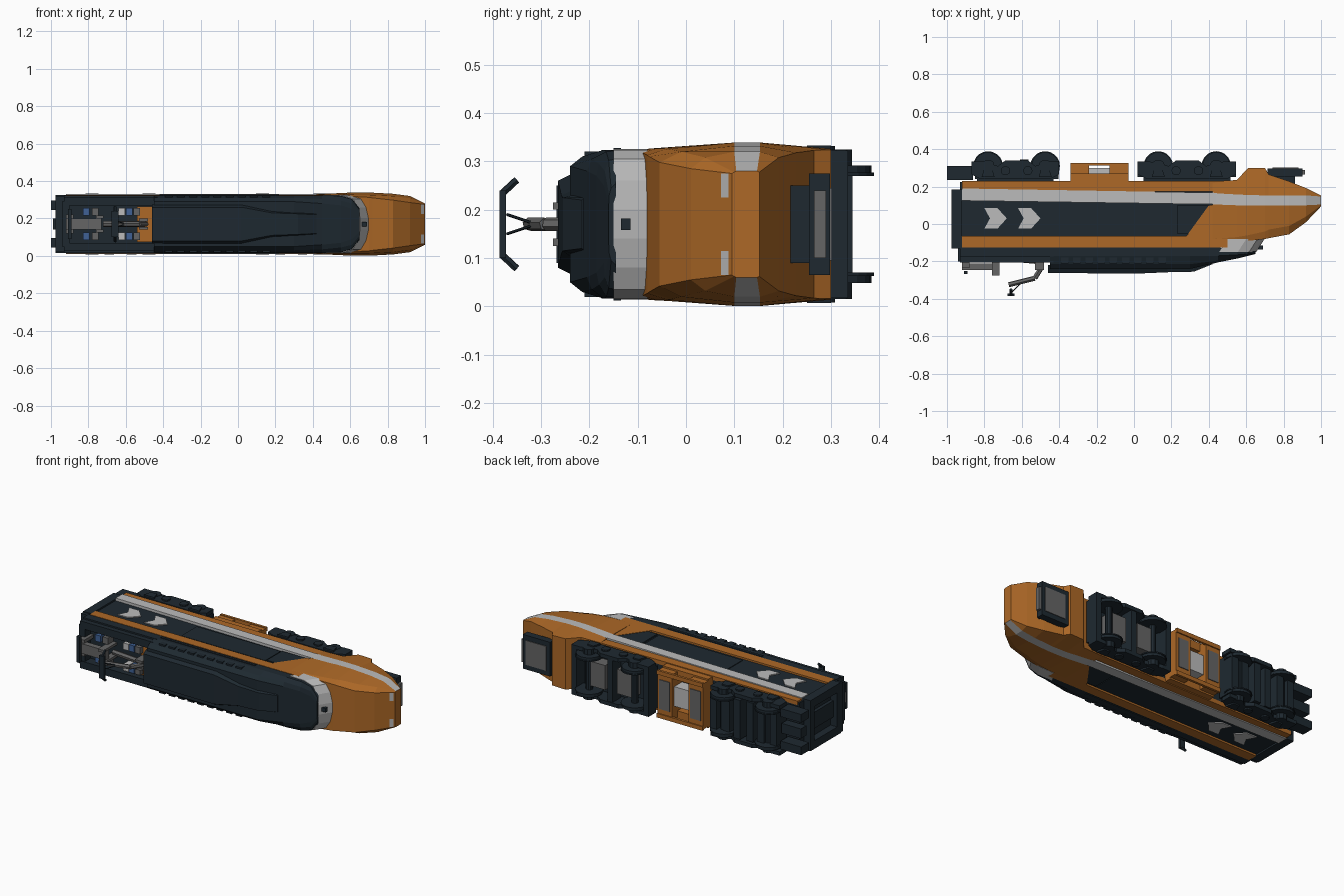
import bpy, bmesh, math
from mathutils import Vector

# The locomotive lies on its side: roof towards -y, wheels towards +y, width along z.
CZ = 0.17


def material(name, rgb):
    m = bpy.data.materials.new(name)
    m.diffuse_color = (*rgb, 1)
    return m


ORANGE = material("orange", (0.42, 0.14, 0.02))
DARK = material("dark", (0.013, 0.022, 0.03))
LIGHT = material("light_grey", (0.5, 0.5, 0.5))
GREY = material("mid_grey", (0.13, 0.13, 0.13))
BLUE = material("blue", (0.05, 0.12, 0.3))


def finish(name, bm, mats):
    bmesh.ops.recalc_face_normals(bm, faces=bm.faces)
    me = bpy.data.meshes.new(name)
    bm.to_mesh(me)
    bm.free()
    for m in mats:
        me.materials.append(m)
    ob = bpy.data.objects.new(name, me)
    bpy.context.collection.objects.link(ob)
    return ob


def add_loft(bm, rings, mat_of=lambda k: 0):
    rows = [[bm.verts.new(p) for p in r] for r in rings]
    n = len(rows[0])
    for a, b in zip(rows, rows[1:]):
        for k in range(n):
            f = bm.faces.new((a[k], a[(k + 1) % n], b[(k + 1) % n], b[k]))
            f.material_index = mat_of(k)
    bm.faces.new(rows[0])
    bm.faces.new(rows[-1])


def prism(name, pts, w0, w1, mat, mirror=True):
    """Extrude a side-view (x, y) outline across the width, on both sides."""
    bm = bmesh.new()
    for s in ((1, -1) if mirror else (1,)):
        add_loft(bm, [[(x, y, CZ + s * w) for x, y in pts] for w in (w0, w1)])
    return finish(name, bm, [mat])


def box(name, x0, x1, y0, y1, w0, w1, mat, mirror=True):
    return prism(name, [(x0, y0), (x1, y0), (x1, y1), (x0, y1)], w0, w1, mat, mirror)


def slab(name, x0, x1, y0, y1, w, mat):
    return box(name, x0, x1, y0, y1, -w, w, mat, False)


def sections(name, secs, mats, mat_of=lambda k: 0):
    """Loft mirrored half sections [(y, half width)...] along x."""
    rings = [[(x, y, CZ + w) for y, w in h] + [(x, y, CZ - w) for y, w in reversed(h)]
             for x, h in secs]
    bm = bmesh.new()
    add_loft(bm, rings, mat_of)
    return finish(name, bm, mats)


def disc(name, x, y, w0, w1, r, mat, n=20):
    return prism(name, [(x + r * math.cos(i * math.tau / n), y + r * math.sin(i * math.tau / n))
                        for i in range(n)], w0, w1, mat)


def bar(name, pts, r, mat, n=6):
    """Round rod through 3D points (x, y, w)."""
    bm = bmesh.new()
    for a, b in zip(pts, pts[1:]):
        a, b = (Vector((p[0], p[1], p[2] + CZ)) for p in (a, b))
        d = (b - a).normalized()
        u = d.orthogonal().normalized()
        v = d.cross(u)
        ring = [u * r * math.cos(i * math.tau / n) + v * r * math.sin(i * math.tau / n) for i in range(n)]
        add_loft(bm, [[p + o for o in ring] for p in (a, b)])
    return finish(name, bm, [mat])


# Body core with raised side belts
slab("body_core", -0.93, 0.45, -0.13, 0.225, 0.145, DARK)
box("lower_belt", -0.92, 0.55, 0.175, 0.23, 0.13, 0.155, ORANGE)
prism("white_stripe", [(-0.92, 0.125), (0.36, 0.106), (0.55, 0.105), (0.55, 0.165), (-0.92, 0.19)], 0.13, 0.161, LIGHT)
prism("upper_belt", [(-0.92, -0.125), (0.5, -0.125), (0.5, 0.105), (0.40, 0.10), (0.28, -0.065), (-0.92, -0.065)],
      0.12, 0.156, ORANGE)
box("side_panel", -0.35, 0.22, -0.05, 0.10, 0.14, 0.149, DARK)
prism("cab_door", [(0.23, -0.05), (0.30, -0.05), (0.40, 0.098), (0.23, 0.098)], 0.14, 0.154, DARK)
for i, x in enumerate((-0.80, -0.62)):
    prism(f"chevron_{i}", [(x, -0.025), (x + 0.07, -0.025), (x + 0.12, 0.03), (x + 0.07, 0.085),
                           (x, 0.085), (x + 0.03, 0.03)], 0.14, 0.151, LIGHT)

# Nose: faceted loft, the stripe runs along its side faces
sections("nose", [
    (0.42, [(-0.125, 0.145), (-0.08, 0.156), (0.105, 0.160), (0.165, 0.160), (0.228, 0.154)]),
    (0.55, [(-0.10, 0.148), (-0.07, 0.157), (0.10, 0.166), (0.158, 0.166), (0.235, 0.156)]),
    (0.61, [(-0.09, 0.148), (-0.06, 0.157), (0.10, 0.169), (0.155, 0.169), (0.30, 0.156)]),
    (0.70, [(-0.08, 0.143), (-0.04, 0.156), (0.10, 0.169), (0.153, 0.169), (0.30, 0.154)]),
    (0.72, [(-0.076, 0.14), (-0.03, 0.155), (0.10, 0.168), (0.153, 0.168), (0.265, 0.153)]),
    (0.83, [(-0.055, 0.128), (-0.01, 0.15), (0.10, 0.162), (0.153, 0.162), (0.228, 0.148)]),
    (0.92, [(0.01, 0.115), (0.04, 0.138), (0.10, 0.150), (0.153, 0.150), (0.192, 0.138)]),
    (1.0, [(0.095, 0.105), (0.10, 0.108), (0.104, 0.110), (0.147, 0.110), (0.152, 0.108)]),
], [ORANGE, LIGHT], lambda k: 1 if k in (2, 6) else 0)
prism("headlight", [(0.945, 0.04), (0.995, 0.088), (0.93, 0.09)], 0.055, 0.105, LIGHT)

# Wrap-around windscreen under the roof visor
bm = bmesh.new()
add_loft(bm, [[(x + dx, y, CZ + s * w) for s, half in ((1, outline), (-1, outline[::-1])) for x, w in half]
              for y, dx in ((-0.15, -0.045), (-0.08, 0))
              for outline in [[(0.50, 0.156), (0.60, 0.154), (0.66, 0.135), (0.685, 0.09), (0.698, 0.03)]]])
finish("windscreen", bm, [LIGHT])
slab("windscreen_post", 0.64, 0.69, -0.135, -0.115, 0.012, DARK)

# Roof: side rails, raised hood with sloped front, equipment well behind
box("roof_rail", -0.93, -0.43, -0.175, -0.125, 0.10, 0.154, DARK)
box("roof_rail_cap", -0.93, -0.43, -0.205, -0.17, 0.10, 0.145, DARK)
slab("well_floor", -0.93, -0.43, -0.145, -0.12, 0.12, DARK)
slab("well_rear_wall", -0.94, -0.90, -0.20, -0.12, 0.12, DARK)
slab("orange_well_plate", -0.54, -0.455, -0.17, -0.14, 0.095, ORANGE)
sections("roof_hood", [
    (-0.45, [(-0.24, 0.12), (-0.215, 0.14), (-0.17, 0.154), (-0.12, 0.154)]),
    (0.30, [(-0.24, 0.12), (-0.215, 0.14), (-0.17, 0.154), (-0.12, 0.154)]),
    (0.45, [(-0.205, 0.11), (-0.195, 0.135), (-0.17, 0.154), (-0.125, 0.154)]),
    (0.55, [(-0.185, 0.10), (-0.18, 0.125), (-0.165, 0.15), (-0.14, 0.152)]),
    (0.61, [(-0.17, 0.08), (-0.168, 0.11), (-0.16, 0.132), (-0.145, 0.135)]),
    (0.65, [(-0.16, 0.04), (-0.159, 0.06), (-0.155, 0.075), (-0.145, 0.085)]),
], [DARK])
sections("raised_roof_cover", [
    (-0.46, [(-0.262, 0.09), (-0.235, 0.105), (-0.22, 0.105)]),
    (0.02, [(-0.265, 0.09), (-0.235, 0.105), (-0.22, 0.105)]),
    (0.18, [(-0.258, 0.06), (-0.235, 0.07), (-0.22, 0.07)]),
    (0.32, [(-0.255, 0.055), (-0.235, 0.06), (-0.22, 0.06)]),
    (0.42, [(-0.215, 0.05), (-0.21, 0.055), (-0.2, 0.055)]),
], [DARK])
box("roof_grille_frame", -0.42, 0.22, -0.15, -0.135, 0.14, 0.158, DARK)
for i in range(9):
    x = -0.39 + i * 0.065
    prism(f"roof_grille_{i}", [(x, -0.21), (x + 0.04, -0.21), (x + 0.04, -0.145), (x, -0.145)], 0.10, 0.151, DARK)

# Rear end: frame around a recessed gangway
box("rear_post", -0.975, -0.92, -0.11, 0.185, 0.105, 0.155, DARK)
slab("rear_header", -0.975, -0.92, -0.13, -0.075, 0.15, DARK)
slab("rear_sill", -0.975, -0.92, 0.145, 0.185, 0.15, DARK)
slab("rear_door", -0.95, -0.92, -0.08, 0.15, 0.05, DARK)
slab("rear_coupler_bar", -0.99, -0.86, 0.245, 0.30, 0.03, DARK)
box("rear_buffer", -1.0, -0.86, 0.235, 0.31, 0.075, 0.125, DARK)

# Pantograph and roof insulators
slab("pantograph_base", -0.92, -0.73, -0.245, -0.21, 0.03, GREY)
box("pantograph_foot", -0.92, -0.88, -0.235, -0.14, 0.03, 0.05, GREY)
box("pantograph_knee", -0.76, -0.72, -0.275, -0.14, 0.03, 0.045, GREY)
bar("lower_arm", [(-0.49, -0.225, 0), (-0.53, -0.29, 0), (-0.67, -0.325, 0)], 0.014, GREY)
bar("arm_strut", [(-0.72, -0.18, 0), (-0.50, -0.20, 0)], 0.016, GREY)
box("arm_fork", -0.53, -0.48, -0.245, -0.145, 0.015, 0.03, GREY)
for s in (1, -1):
    bar(f"bow_brace_{s}", [(-0.60, -0.31, 0), (-0.66, -0.37, 0.02 * s)], 0.003, DARK)
slab("contact_strip", -0.675, -0.64, -0.386, -0.372, 0.07, DARK)
for s in (1, -1):
    bar(f"contact_horn_{s}", [(-0.657, -0.379, 0.065 * s), (-0.657, -0.35, 0.092 * s)], 0.008, DARK)
slab("folded_bow", -0.91, -0.89, -0.268, -0.25, 0.08, DARK)
for i, x in enumerate((-0.83, -0.78, -0.64, -0.60, -0.56)):
    box(f"insulator_{i}", x, x + 0.035, -0.20, -0.14, 0.045, 0.085, (BLUE, GREY, LIGHT)[i % 3])


# Bogies: wheels, axles, side frames, springs and crosswise ribs
def bogie(tag, wheels, x0, x1, covered):
    mid = sum(wheels) / 2
    for i, x in enumerate(wheels):
        disc(f"{tag}_wheel_{i}", x, 0.31, 0.10, 0.122, 0.074, DARK)
        disc(f"{tag}_flange_{i}", x, 0.31, 0.10, 0.107, 0.079, DARK)
        disc(f"{tag}_hub_{i}", x, 0.31, 0.12, 0.155, 0.035, DARK, 10)
        disc(f"{tag}_axle_{i}", x, 0.31, 0.0, 0.1, 0.02, DARK, 10)
        prism(f"{tag}_axle_box_{i}", [(x - 0.035, 0.25), (x + 0.035, 0.25), (x + 0.02, 0.30), (x - 0.02, 0.30)],
              0.13, 0.163, DARK)
    prism(f"{tag}_side_frame", [(x0, 0.265), (x0 + 0.05, 0.24), (x1 - 0.05, 0.24), (x1, 0.265), (x1, 0.335),
                                (x1 - 0.06, 0.335), (mid + 0.10, 0.31), (mid + 0.06, 0.34), (mid - 0.06, 0.34),
                                (mid - 0.10, 0.31), (x0 + 0.06, 0.335), (x0, 0.335)], 0.13, 0.153, DARK)
    for i, x in enumerate((mid - 0.06, mid + 0.06)):
        disc(f"{tag}_spring_{i}", x, 0.285, 0.15, 0.162, 0.025, DARK, 10)
    slab(f"{tag}_base", x0 + 0.03, x1 - 0.03, 0.225, 0.25, 0.125, DARK)
    if covered:
        for i in range(6):
            x = x0 + 0.02 + i * (x1 - x0 - 0.07) / 5
            slab(f"{tag}_rib_{i}", x, x + 0.045, 0.24, 0.335 + 0.01 * (i % 2), 0.12, DARK)
    else:
        for i, x in enumerate((x0, mid - 0.02, x1 - 0.035)):
            slab(f"{tag}_crossbeam_{i}", x, x + 0.035, 0.25, 0.335, 0.13, DARK)
        for i, x in enumerate(wheels):
            dx = 0.06 if x < mid else -0.06
            slab(f"{tag}_motor_{i}", x + dx - 0.055, x + dx + 0.055, 0.25, 0.32, 0.075, GREY)


bogie("rear_bogie", (-0.78, -0.475), -0.87, -0.40, True)
bogie("front_bogie", (0.13, 0.44), 0.02, 0.545, False)

# Underfloor tank with grey equipment
box("tank_side", -0.34, -0.03, 0.225, 0.27, 0.10, 0.15, ORANGE)
for i, (a, b) in enumerate(((-0.34, -0.24), (-0.13, -0.03))):
    slab(f"tank_{i}", a, b, 0.225, 0.32, 0.14, ORANGE)
    slab(f"tank_hatch_{i}", a + 0.015, b - 0.015, 0.31, 0.325, 0.09, GREY)
box("tank_rail", -0.34, -0.03, 0.312, 0.327, 0.12, 0.145, ORANGE)
slab("tank_equipment", -0.24, -0.13, 0.225, 0.30, 0.06, LIGHT)

# Front coupler housing
slab("coupler_neck", 0.72, 0.86, 0.20, 0.27, 0.08, DARK)
slab("coupler_housing", 0.715, 0.90, 0.255, 0.298, 0.105, DARK)
slab("coupler_cover", 0.74, 0.88, 0.27, 0.302, 0.075, GREY)
slab("coupler_head", 0.89, 0.915, 0.265, 0.29, 0.07, GREY)
